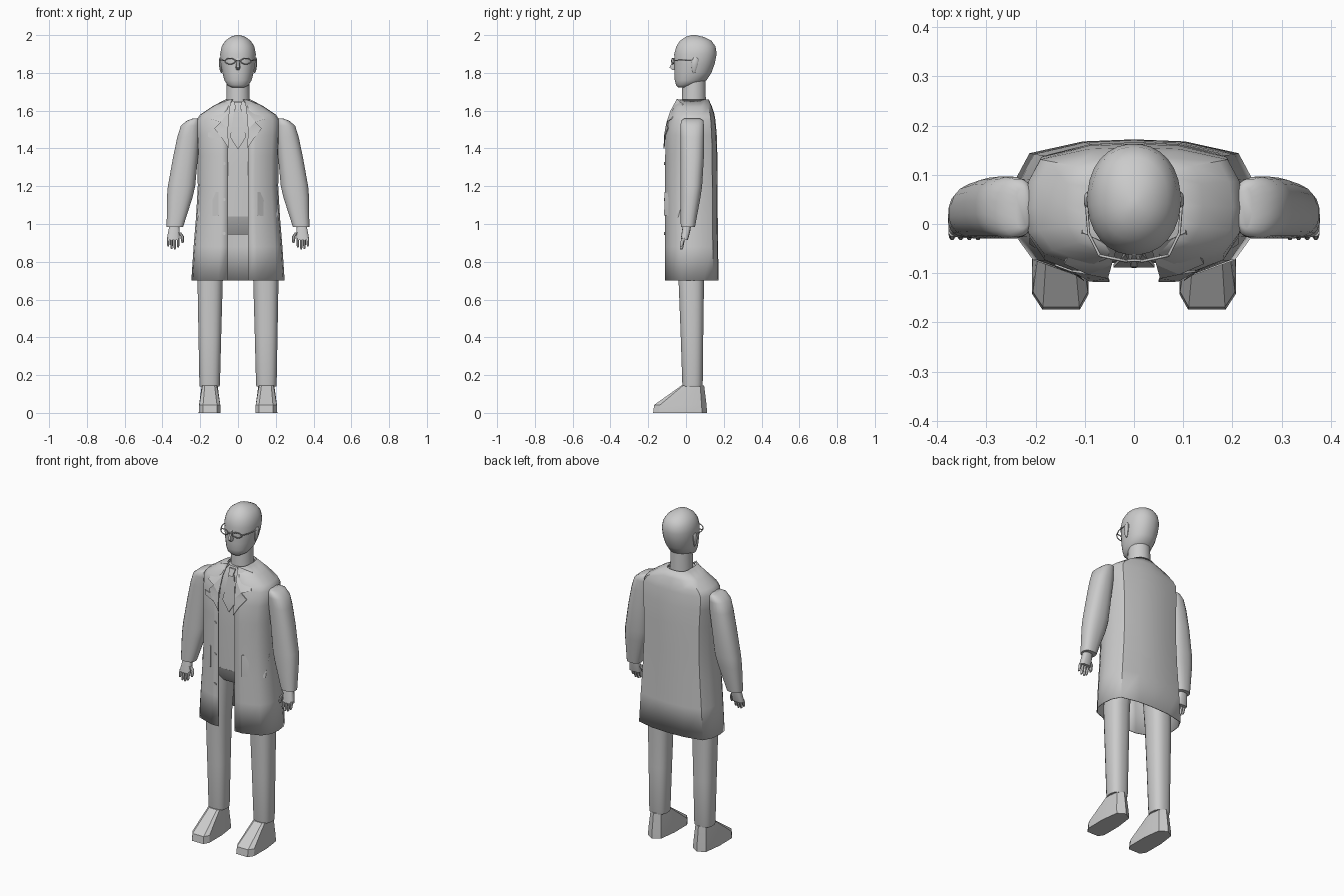
import bpy, bmesh, math
from mathutils import Vector

grey = bpy.data.materials.new("plain grey")
grey.diffuse_color = (0.6, 0.6, 0.6, 1)


def finish(name, bm, angle=35):
    """Turn a bmesh into a shaded object."""
    bmesh.ops.recalc_face_normals(bm, faces=bm.faces)
    me = bpy.data.meshes.new(name)
    bm.to_mesh(me)
    bm.free()
    me.materials.append(grey)
    me.shade_smooth()
    me.set_sharp_from_angle(angle=math.radians(angle))
    ob = bpy.data.objects.new(name, me)
    bpy.context.collection.objects.link(ob)
    return ob


def skin(name, rows, closed=True, caps=True, angle=35):
    """Bridge rows of points into a surface."""
    bm = bmesh.new()
    vs = [[bm.verts.new(p) for p in row] for row in rows]
    n = len(rows[0])
    for a, b in zip(vs, vs[1:]):
        for i in range(n if closed else n - 1):
            j = (i + 1) % n
            bm.faces.new((a[i], a[j], b[j], b[i]))
    if caps and closed:
        bm.faces.new(vs[0])
        bm.faces.new(vs[-1])
    return finish(name, bm, angle)


def loft(name, rings, s=1, n=20, power=2.0, angle=35):
    """Stack rounded rings given as z, x0, x1, y0, y1."""
    rows = []
    for z, x0, x1, y0, y1 in rings:
        row = []
        for k in range(n):
            t = math.tau * (k + 0.5) / n
            c, d = math.cos(t), math.sin(t)
            u = math.copysign(abs(c) ** (2 / power), c)
            v = math.copysign(abs(d) ** (2 / power), d)
            row.append((s * ((x0 + x1) / 2 + u * (x1 - x0) / 2),
                        (y0 + y1) / 2 + v * (y1 - y0) / 2, z))
        rows.append(row)
    return skin(name, rows, angle=angle)


def wire(name, pts, r, cyclic=False):
    """Thin tube along points."""
    cu = bpy.data.curves.new(name, 'CURVE')
    cu.dimensions = '3D'
    cu.bevel_depth = r
    cu.bevel_resolution = 1
    sp = cu.splines.new('POLY')
    sp.points.add(len(pts) - 1)
    for p, q in zip(sp.points, pts):
        p.co = (*q, 1)
    sp.use_cyclic_u = cyclic
    cu.materials.append(grey)
    bpy.context.collection.objects.link(bpy.data.objects.new(name, cu))


def lerp_table(table, t):
    """Interpolate rows of a table keyed by the first column."""
    if t <= table[0][0]:
        return table[0][1:]
    for a, b in zip(table, table[1:]):
        if t <= b[0]:
            f = (t - a[0]) / (b[0] - a[0])
            return [p + (q - p) * f for p, q in zip(a[1:], b[1:])]
    return table[-1][1:]


# Coat: height, half width, front y, back y
COAT = [(0.70, .247, -.110, .172), (0.88, .235, -.110, .170), (1.04, .222, -.110, .168),
        (1.20, .213, -.110, .167), (1.36, .214, -.110, .166), (1.47, .219, -.108, .163),
        (1.55, .221, -.092, .156), (1.58, .200, -.083, .151), (1.62, .140, -.064, .138),
        (1.66, .066, -.045, .120)]
SECTION = [(.42, .0), (.83, .13), (.97, .30), (1, .5), (.97, .72), (.86, .9), (.42, .985)]
OPENING = .053

rows = []
for z, w, y0, y1 in COAT:
    half = [(min(OPENING, w * .4), y0)] + [(u * w, y0 + v * (y1 - y0)) for u, v in SECTION]
    row = [(x, y, z) for x, y in half] + [(0, y1, z)] + [(-x, y, z) for x, y in reversed(half)]
    rows.append(row)
coat = skin("coat", rows, closed=False, angle=40)
mod = coat.modifiers.new("cloth", 'SOLIDIFY')
mod.thickness = .005
mod.offset = -1


def coat_y(x, z):
    w, y0, y1 = lerp_table(COAT, z)
    v = lerp_table([(0, 0)] + SECTION[:4], abs(x) / w)[0]
    return y0 + v * (y1 - y0)


def plate(name, pts, gap=.004, thick=.005, surface=coat_y):
    """Thin plate that follows the coat front; points are x, z."""
    bm = bmesh.new()
    f = bm.faces.new([bm.verts.new((x, surface(x, z) - gap, z)) for x, z in pts])
    ext = bmesh.ops.extrude_face_region(bm, geom=[f])
    for v in ext["geom"]:
        if isinstance(v, bmesh.types.BMVert):
            v.co.y -= thick
    if f.is_valid and len(f.link_loops if hasattr(f, "link_loops") else f.loops) < 3:
        bm.faces.remove(f)
    bmesh.ops.triangulate(bm, faces=bm.faces)
    finish(name, bm, 20)


# Lapels and pocket flaps
for s, side in ((1, "left"), (-1, "right")):
    plate(side + "_lapel", [(s * x, z) for x, z in (
        (.050, 1.40), (.090, 1.46), (.125, 1.505), (.092, 1.54), (.142, 1.555),
        (.105, 1.635), (.035, 1.662), (.045, 1.60), (.053, 1.50))])
    plate(side + "_pocket_flap", [(s * x, z) for x, z in (
        (.102, 1.045), (.212, 1.035), (.212, 1.165), (.102, 1.17))])
plate("breast_pocket", [(-.16, 1.46), (-.09, 1.45), (-.09, 1.485), (-.16, 1.485)], .002, .004)

# Coat buttons
for z in (.95, 1.13, 1.32):
    plate("coat_button", [(-.075 + .009 * math.cos(k * math.tau / 10),
                           z + .009 * math.sin(k * math.tau / 10)) for k in range(10)], .001, .005)

# Shirt, tie and trouser seat
loft("shirt", [(1.04, -.195, .195, -.078, .145), (1.3, -.195, .195, -.080, .145),
               (1.47, -.195, .195, -.078, .14), (1.56, -.17, .17, -.070, .135),
               (1.62, -.10, .10, -.050, .12), (1.65, -.058, .058, -.037, .108)], n=28, power=2.8)
loft("trouser_seat", [(.945, -.17, .17, -.03, .10), (.99, -.19, .19, -.06, .13),
                      (1.04, -.198, .198, -.079, .148)], n=28, power=2.8)


def shirt_y(x, z):
    return lerp_table([(1.4, -.079), (1.47, -.078), (1.56, -.070), (1.62, -.050), (1.65, -.037)], z)[0]


plate("tie_blade", [(0, 1.395), (.042, 1.46), (.018, 1.61), (-.018, 1.61), (-.042, 1.46)],
      .004, .006, shirt_y)
plate("tie_knot", [(-.013, 1.605), (.013, 1.605), (.02, 1.645), (-.02, 1.645)], .008, .009, shirt_y)

# Neck and head
loft("neck", [(1.62, -.064, .064, -.025, .106), (1.78, -.060, .060, -.018, .104)])
HEAD = [(1.722, .032, -.042, .005), (1.735, .056, -.053, .05), (1.76, .072, -.060, .108),
        (1.80, .083, -.062, .135), (1.85, .092, -.062, .153), (1.90, .095, -.063, .163),
        (1.94, .087, -.052, .157), (1.97, .068, -.032, .135), (1.99, .040, -.004, .095),
        (2.0, .010, .028, .052)]
loft("head", [(z, -w, w, a, b) for z, w, a, b in HEAD], n=28, power=2.15, angle=60)

# Nose
skin("nose", [[(-.008, -.050, 1.88), (.008, -.050, 1.88), (.004, -.064, 1.88), (-.004, -.064, 1.88)],
              [(-.015, -.050, 1.83), (.015, -.050, 1.83), (.007, -.087, 1.828), (-.007, -.087, 1.828)],
              [(-.012, -.050, 1.815), (.012, -.050, 1.815), (.005, -.072, 1.815), (-.005, -.072, 1.815)]])

# Spectacles
wire("spectacle_bridge", [(-.014, -.074, 1.866), (.014, -.074, 1.866)], .003)
for s in (1, -1):
    rim = []
    for k in range(16):
        c, d = math.cos(k * math.tau / 16), math.sin(k * math.tau / 16)
        rim.append((s * (.042 + .028 * c), -.070 + .006 * c, 1.862 + .015 * d))
    wire("spectacle_rim", rim, .003, True)
    wire("spectacle_arm", [(s * .070, -.064, 1.866), (s * .092, -.02, 1.868), (s * .097, .045, 1.87)], .003)

# Paired body parts
for s, side in ((1, "left"), (-1, "right")):
    loft(side + "_ear", [(1.80, .085, .091, .038, .048), (1.815, .084, .097, .031, .054),
                         (1.845, .084, .102, .028, .064), (1.87, .086, .102, .032, .066),
                         (1.882, .088, .097, .042, .058)], s, n=12)
    loft(side + "_sleeve", [(1.558, .212, .240, -.010, .075), (1.548, .203, .270, -.026, .092),
                            (1.52, .198, .303, -.030, .096), (1.46, .200, .322, -.030, .097),
                            (1.35, .212, .345, -.030, .095), (1.20, .226, .372, -.030, .086),
                            (1.14, .240, .377, -.030, .077), (.985, .290, .378, -.028, .048)],
         s, n=20, power=2.4, angle=50)
    # Hand
    loft(side + "_palm", [(1.0, .312, .362, -.015, .028), (.96, .308, .370, -.022, .022),
                          (.915, .308, .378, -.028, .010)], s, n=14, power=2.8)
    for i, tip in enumerate((.875, .866, .868, .882)):
        x = .317 + .0175 * i
        loft(side + "_finger", [(.925, x - .008, x + .008, -.025, -.004),
                                (tip + .01, x - .007, x + .007, -.033, -.014),
                                (tip, x - .004, x + .004, -.032, -.019)], s, n=8)
    loft(side + "_thumb", [(.955, .300, .318, -.020, .002), (.935, .286, .306, -.024, .0),
                           (.91, .285, .302, -.028, -.008), (.90, .289, .299, -.026, -.012)], s, n=8)
    # Trouser leg
    loft(side + "_trouser_leg", [(.14, .097, .203, -.018, .086), (.15, .095, .205, -.020, .089),
                                 (.42, .088, .210, -.029, .092), (.70, .080, .215, -.040, .096),
                                 (.98, .062, .195, -.050, .110)], s, n=20, power=2.5)
    # Shoe with clipped toe and ridged heel
    sole = [(-.040, -.174), (.036, -.174), (.057, -.142), (.058, -.02), (.044, .085),
            (0, .112), (-.044, .085), (-.058, -.02), (-.058, -.142)]
    mid = [(x * .97, y * .97) for x, y in sole]
    top = [(-.026, -.024), (.026, -.024), (.038, -.015), (.042, .02), (.034, .075),
           (0, .096), (-.034, .075), (-.042, .02), (-.038, -.015)]
    skin(side + "_shoe", [[(s * (.150 + x), y, z) for x, y in ring]
                          for z, ring in ((0, sole), (.042, mid), (.145, top))], angle=25)
